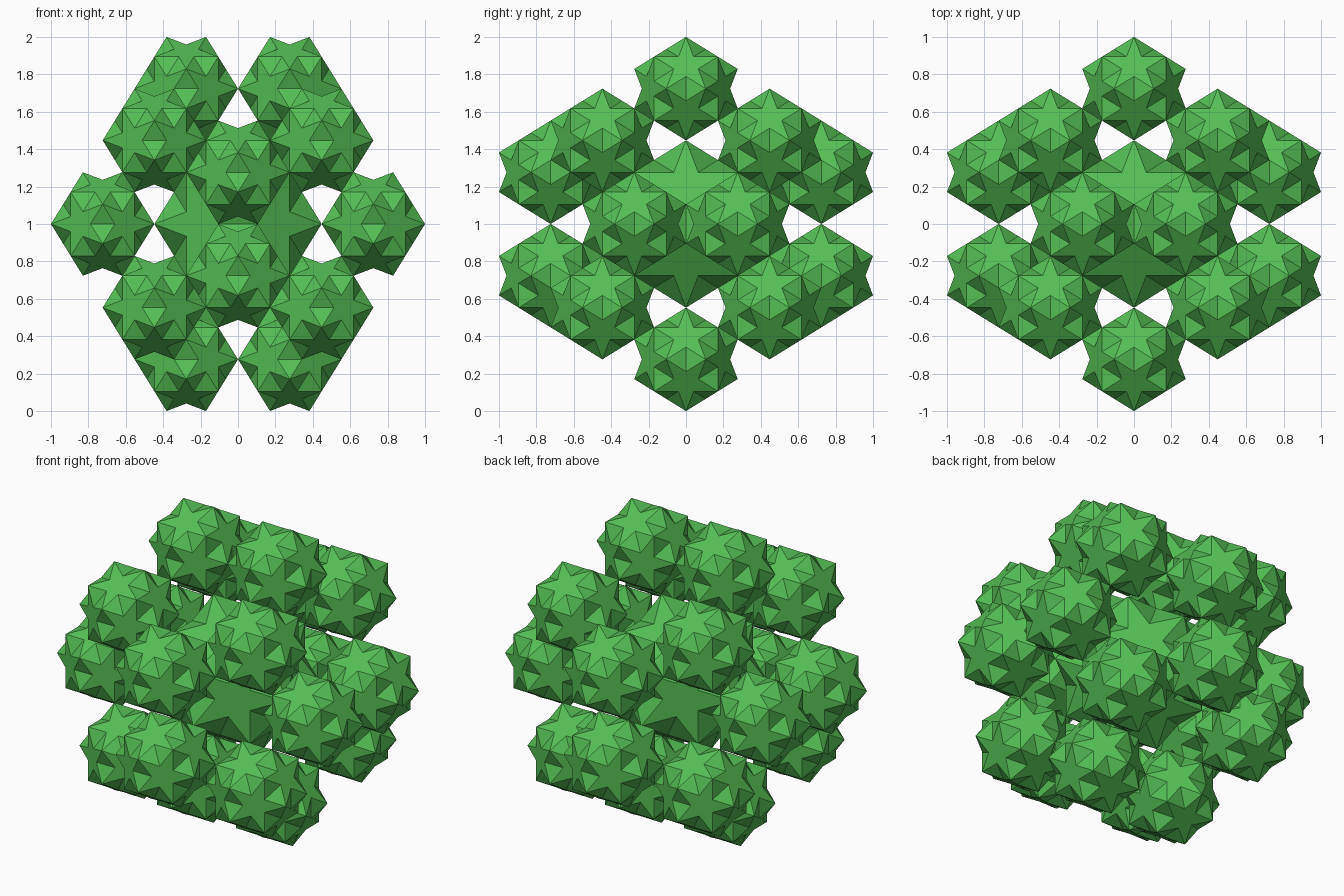
import bpy, bmesh, math
from mathutils import Vector

if "Cube" in bpy.data.objects:
    bpy.data.objects.remove(bpy.data.objects["Cube"])

PHI = (1 + math.sqrt(5)) / 2
A0 = 1 / (PHI + 2)          # size of the core star
A1 = A0 / PHI               # size of the outer stars

mat = bpy.data.materials.new("green")
mat.diffuse_color = (0.09, 0.52, 0.09, 1)
mat.use_nodes = True
mat.node_tree.nodes["Principled BSDF"].inputs["Base Color"].default_value = mat.diffuse_color

# Tip directions (dodecahedron corners) and star-face directions
signs = (1, -1)
tips = [Vector((x, y, z)) for x in signs for y in signs for z in signs]
axes = []
for s in signs:
    for t in signs:
        p, q = s / PHI, t * PHI
        tips += [Vector((p, 0, q)), Vector((q, p, 0)), Vector((0, q, p))]
        axes += [Vector((0, s, q)), Vector((s, q, 0)), Vector((q, 0, s))]


def star_mesh():
    """Twelve flat five-pointed stars with V-shaped pockets between them."""
    bm = bmesh.new()
    pockets = {}            # (tip, neighbouring tip) -> inner corners
    cache = {}

    def vert(co):
        key = tuple(round(c, 4) + 0.0 for c in co)
        if key not in cache:
            cache[key] = bm.verts.new(co)
        return cache[key]

    def tri(a, b, c):
        n = (b - a).cross(c - a)
        if n.dot(a + b + c) < 0:
            b, c = c, b
        bm.faces.new([vert(a), vert(b), vert(c)])

    for ax in axes:
        n = ax.normalized()
        ring = sorted(range(20), key=lambda i: -tips[i].dot(n))[:5]
        mid = sum((tips[i] for i in ring), Vector()) / 5
        u = (tips[ring[0]] - mid).normalized()
        v = n.cross(u)
        ring.sort(key=lambda i: math.atan2((tips[i] - mid).dot(v),
                                           (tips[i] - mid).dot(u)))
        for k in range(5):
            i, j = ring[k], ring[(k + 1) % 5]
            inner = mid - (tips[ring[(k + 3) % 5]] - mid) / PHI ** 2
            tri(mid, tips[i], inner)
            tri(mid, inner, tips[j])
            pockets.setdefault((min(i, j), max(i, j)), []).append(inner)
    for (i, j), (p, q) in pockets.items():
        tri(tips[i], p, q)
        tri(tips[j], p, q)
    me = bpy.data.meshes.new("star")
    bm.to_mesh(me)
    bm.free()
    me.materials.append(mat)
    return me


star = star_mesh()


def place(name, loc, scale):
    ob = bpy.data.objects.new(name, star)
    ob.location = loc + Vector((0, 0, 1))
    ob.scale = (scale,) * 3
    bpy.context.collection.objects.link(ob)


# Core star, with a smaller star touching each of its twenty tips
place("core_star", Vector(), A0)
for i, t in enumerate(tips):
    place(f"outer_star_{i + 1}", t * (A0 + A1), A1)
